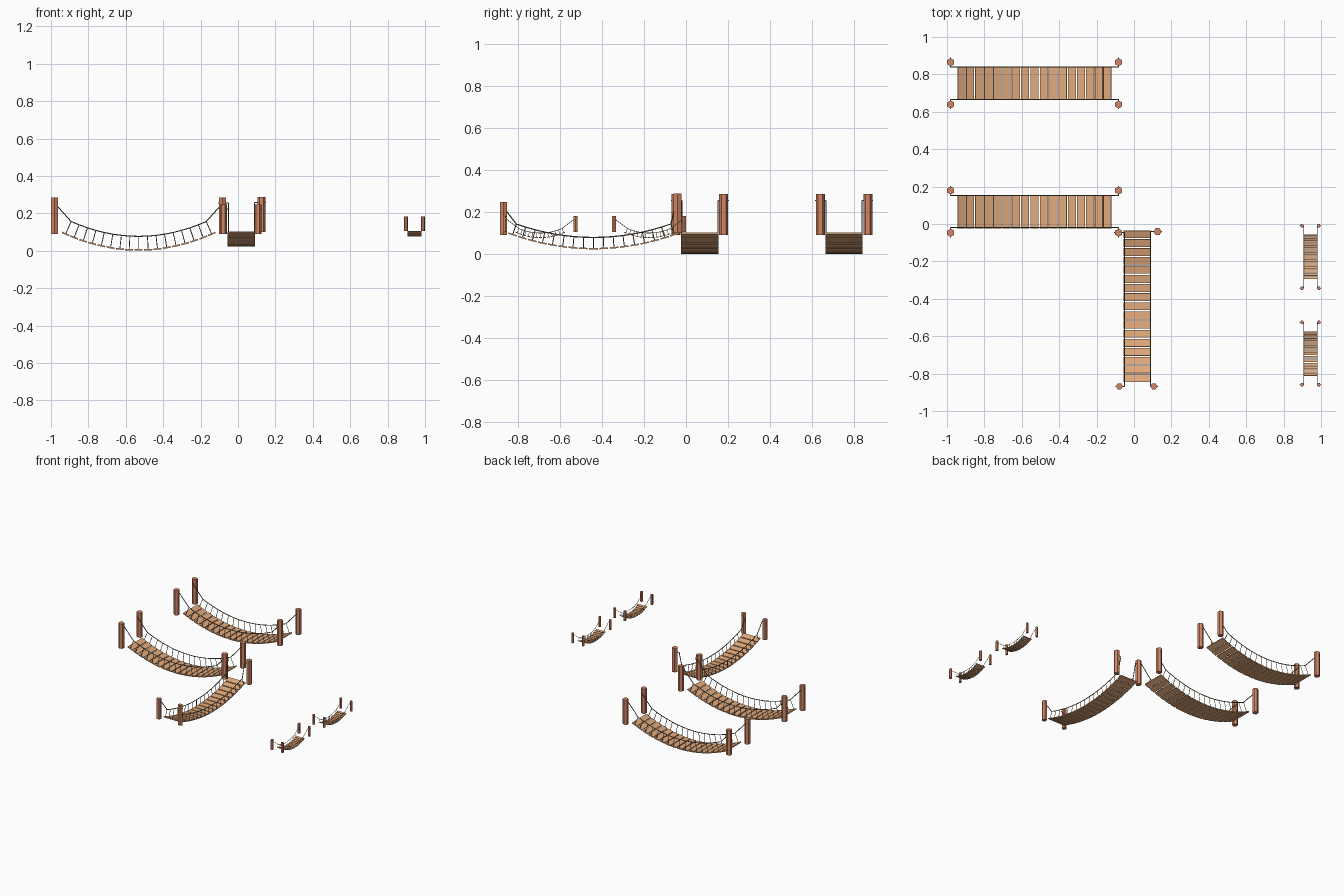
import bpy, bmesh, math
from mathutils import Vector

if "Cube" in bpy.data.objects:
    bpy.data.objects.remove(bpy.data.objects["Cube"])


def material(name, rgb):
    m = bpy.data.materials.new(name)
    m.diffuse_color = (*rgb, 1)
    m.use_nodes = True
    m.node_tree.nodes["Principled BSDF"].inputs["Base Color"].default_value = m.diffuse_color
    return m


WOOD = material("plank wood", (0.76, 0.40, 0.20))
POST = material("red post wood", (0.65, 0.24, 0.13))
ROPE = material("olive rope", (0.21, 0.19, 0.10))


def finish(bm, name, mat):
    bmesh.ops.recalc_face_normals(bm, faces=bm.faces)
    me = bpy.data.meshes.new(name)
    bm.to_mesh(me)
    bm.free()
    me.materials.append(mat)
    bpy.context.collection.objects.link(bpy.data.objects.new(name, me))


def tube(bm, pts, r, n=5, across=Vector((0, 1, 0))):
    """Sweep a small polygon along a path; across is a fixed side direction."""
    rings = []
    for i, p in enumerate(pts):
        t = (pts[min(i + 1, len(pts) - 1)] - pts[max(i - 1, 0)]).normalized()
        a = (across - t * across.dot(t)).normalized()
        b = t.cross(a)
        rings.append([bm.verts.new(p + r * (a * math.cos(k * math.tau / n) + b * math.sin(k * math.tau / n)))
                      for k in range(n)])
    for q, s in zip(rings, rings[1:]):
        for k in range(n):
            bm.faces.new((q[k], q[(k + 1) % n], s[(k + 1) % n], s[k]))
    bm.faces.new(rings[0])
    bm.faces.new(rings[-1])


def bridge(name, axis, center, half_len, half_wid, z_low, z_end, count, gap, thick,
           rail, rope_r, tie_z, posts):
    """posts: (u, v, radius, z0, z1, visible) relative to the centre,
    u running along the bridge and v across it."""
    def W(u, v, z):
        if axis == 'x':
            return Vector((center[0] + u, center[1] + v, z))
        return Vector((center[0] + v, center[1] + u, z))

    side = Vector((0, 1, 0)) if axis == 'x' else Vector((1, 0, 0))
    rise = z_end - z_low

    def height(u):
        return z_low + rise * (u / half_len) ** 2

    # points equally spaced along the sagging deck
    fine = [-half_len + 2 * half_len * i / 600 for i in range(601)]
    arc = [0]
    for a, b in zip(fine, fine[1:]):
        arc.append(arc[-1] + math.hypot(b - a, height(b) - height(a)))
    step = arc[-1] / count

    def at(s):
        return fine[min(range(601), key=lambda i: abs(arc[i] - s))]
    mids = [at((i + 0.5) * step) for i in range(count)]

    def frame(u):
        ang = math.atan(2 * rise * u / half_len ** 2)
        return math.cos(ang), math.sin(ang)

    # planks
    bm = bmesh.new()
    h = step * (1 - gap) / 2
    for u in mids:
        c, s = frame(u)
        vs = bmesh.ops.create_cube(bm, size=1)["verts"]
        for v in vs:
            a, d = v.co.x * 2 * h, v.co.z * thick
            v.co = W(u + a * c - d * s, v.co.y * 2 * half_wid, height(u) + a * s + d * c)
    finish(bm, name + "_planks", WOOD)

    # hand ropes and hangers on both sides
    bm = bmesh.new()
    for sv in (-1, 1):
        v = sv * (half_wid - rope_r)
        top = []
        for u in mids:
            c, s = frame(u)
            p = W(u - s * rail, v, height(u) + c * rail)
            top.append(p)
            tube(bm, [W(u, v, height(u)), p], rope_r * 0.75, 4, side)
        ends = []
        for su in (-1, 1):
            pu, pv, r, z0, z1, vis = next(p for p in posts if p[0] * su > 0 and p[1] * sv > 0)
            tz = z0 + (z1 - z0) * tie_z
            ends.append(W(pu, v, tz))
            # short tie passing through the post
            tube(bm, [W(pu, v, tz), W(pu, pv + sv * (r + rope_r), tz)], rope_r, 5, Vector((0, 0, 1)))
        tube(bm, [ends[0]] + top + [ends[1]], rope_r, 5, side)
    finish(bm, name + "_ropes", ROPE)

    # six-sided posts
    bm = bmesh.new()
    for pu, pv, r, z0, z1, vis in posts:
        if vis:
            tube(bm, [W(pu, pv, z0), W(pu, pv, z1)], r, 6, side)
    finish(bm, name + "_posts", POST)


# two long bridges along x
for name, y in (("back_bridge", 0.752), ("middle_bridge", 0.066)):
    bridge(name, 'x', (-0.531, y), 0.414, 0.089, 0.004, 0.100, 17, 0.14, 0.008, 0.073, 0.003, 0.84,
           [(su * 0.449, sv * 0.113, 0.0215, 0.09, 0.285, True) for su in (-1, 1) for sv in (-1, 1)])

# long bridge along y, sharing one post with the middle bridge
bridge("front_bridge", 'y', (0.018, -0.440), 0.408, 0.073, 0.026, 0.101, 17, 0.15, 0.007, 0.053, 0.003, 0.84,
       [(-0.428, -0.096, 0.0185, 0.09, 0.247, True), (-0.428, 0.088, 0.0185, 0.09, 0.247, True),
        (0.394, -0.101, 0.021, 0.09, 0.285, False), (0.399, 0.108, 0.0215, 0.10, 0.287, True)])

# two small bridges along y
for name, y in (("small_bridge_near", -0.693), ("small_bridge_far", -0.176)):
    bridge(name, 'y', (0.943, y), 0.120, 0.038, 0.078, 0.105, 13, 0.2, 0.004, 0.022, 0.0015, 0.85,
           [(su * 0.167, sv * 0.045, 0.0105, 0.105, 0.182, True) for su in (-1, 1) for sv in (-1, 1)])
